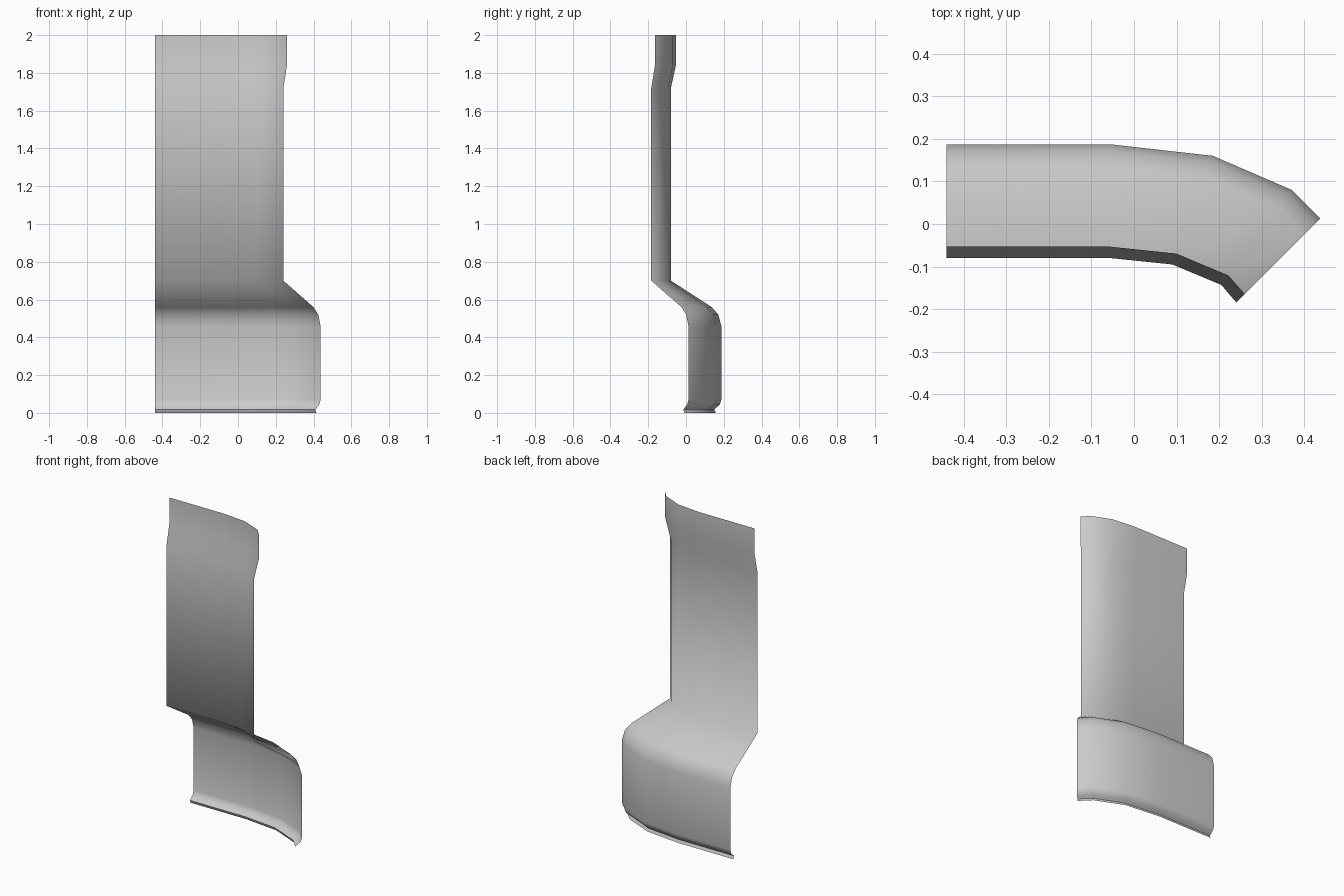
import bpy
import bmesh
from mathutils import Vector

cube = bpy.data.objects.get("Cube")
if cube:
    bpy.data.objects.remove(cube, do_unlink=True)

# Plain grey for the whole panel
grey = bpy.data.materials.new("light_grey")
grey.use_nodes = True
colour = (0.6, 0.6, 0.6, 1)
grey.diffuse_color = colour
grey.node_tree.nodes["Principled BSDF"].inputs["Base Color"].default_value = colour

# Plan curves of the recessed wall and of the bulging base, with a mitred end
inner = [(-0.44, -0.08), (-0.055, -0.08), (0.09, -0.095), (0.205, -0.143), (0.24, -0.184)]
outer = [(-0.44, 0.187), (-0.055, 0.187), (0.185, 0.16), (0.37, 0.08), (0.437, 0.013)]

# Section from the bottom lip to the top: share of the way to the outer curve, height
section = [(0.89, 0), (0.86, 0.018), (0.91, 0.03), (0.97, 0.045), (1, 0.07),
           (1, 0.46), (0.94, 0.52), (0.81, 0.56), (0, 0.7),
           (0, 1.72), (0.1, 1.84), (0.1, 2)]

# Sweep the section along the plan curves
bm = bmesh.new()
rows = []
for share, z in section:
    row = []
    for a, b in zip(inner, outer):
        p = Vector(a).lerp(Vector(b), share)
        row.append(bm.verts.new((p.x, p.y, z)))
    rows.append(row)
for low, high in zip(rows, rows[1:]):
    for i in range(len(inner) - 1):
        bm.faces.new((low[i + 1], low[i], high[i], high[i + 1]))

mesh = bpy.data.meshes.new("wall_panel")
bm.to_mesh(mesh)
bm.free()
mesh.materials.append(grey)
panel = bpy.data.objects.new("wall_panel", mesh)
bpy.context.collection.objects.link(panel)

# Smooth shading, keeping the lip crease sharp
bpy.ops.object.select_all(action="DESELECT")
panel.select_set(True)
bpy.context.view_layer.objects.active = panel
bpy.ops.object.shade_smooth_by_angle(angle=1.2)
